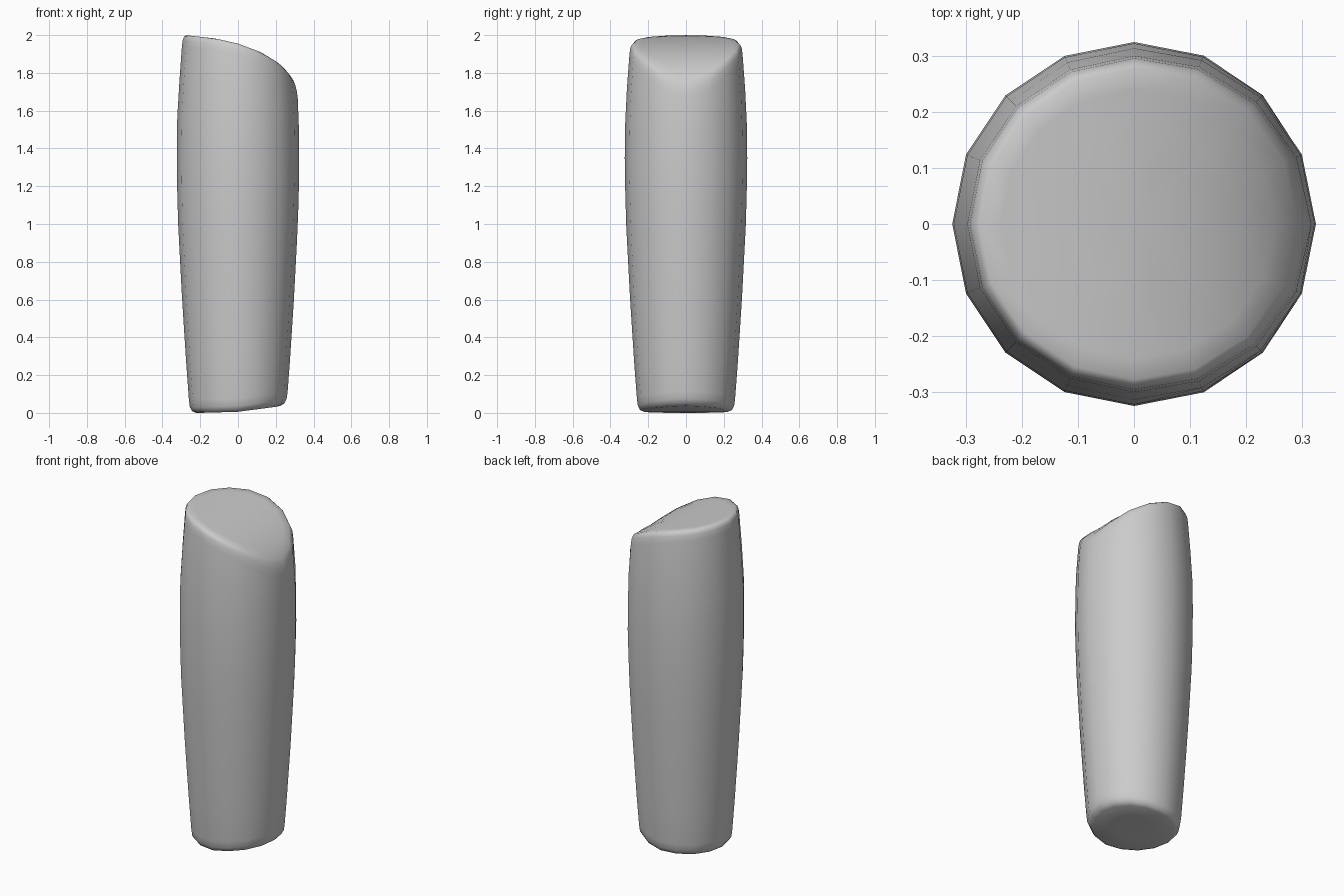
import bpy, bmesh, math

cube = bpy.data.objects.get("Cube")
if cube:
    bpy.data.objects.remove(cube)

SIDES = 16


def curve(points, v):
    """Piecewise linear lookup."""
    if v <= points[0][0]:
        return points[0][1]
    for (a, p), (b, q) in zip(points, points[1:]):
        if v <= b:
            return p + (q - p) * (v - a) / (b - a)
    return points[-1][1]


# radius by height, and the slanted top and bottom heights by x
RADIUS = [(0.08, 0.26), (0.2, 0.27), (0.6, 0.296), (1.0, 0.317), (1.3, 0.325),
          (1.6, 0.321), (1.8, 0.307), (1.93, 0.297)]
TOP = [(-0.28, 2.0), (-0.12, 1.982), (0, 1.955), (0.12, 1.91), (0.22, 1.85),
       (0.275, 1.79), (0.3, 1.75), (0.32, 1.71)]
BOTTOM = [(-0.2, 0.0), (0, 0.006), (0.2, 0.032), (0.26, 0.045)]

bm = bmesh.new()


def ring(place):
    return [bm.verts.new(place(math.tau * i / SIDES)) for i in range(SIDES)]


def side(t):
    def place(a):
        low = curve(BOTTOM, 0.26 * math.cos(a)) + 0.07
        high = curve(TOP, 0.31 * math.cos(a)) - 0.06
        z = low + (high - low) * t
        r = curve(RADIUS, z)
        return r * math.cos(a), r * math.sin(a), z
    return place


def end(profile, scale, shift, edge):
    """Ring on an end surface, scaled in from the edge of the wall."""
    def place(a):
        x, y, _ = edge(a)
        x, y = x * scale, y * scale
        return x, y, curve(profile, x) + shift
    return place


wall_low, wall_high = side(0), side(1)
rings = [ring(end(BOTTOM, s, d, wall_low))
         for s, d in ((0.45, 0), (0.85, 0), (0.93, 0.008), (0.98, 0.03))]
rings += [ring(side(t / 10)) for t in range(11)]
rings += [ring(end(TOP, s, -d, wall_high))
          for s, d in ((0.985, 0.025), (0.96, 0.007), (0.925, 0),
                       (0.8, 0), (0.6, 0), (0.35, 0))]

for lower, upper in zip(rings, rings[1:]):
    for i in range(SIDES):
        j = (i + 1) % SIDES
        bm.faces.new((lower[i], lower[j], upper[j], upper[i]))

# close both ends
for loop, z in ((rings[0], curve(BOTTOM, 0)), (rings[-1], curve(TOP, 0))):
    centre = bm.verts.new((0, 0, z))
    for i in range(SIDES):
        bm.faces.new((loop[i], loop[(i + 1) % SIDES], centre))
bmesh.ops.recalc_face_normals(bm, faces=bm.faces)

mesh = bpy.data.meshes.new("body")
bm.to_mesh(mesh)
bm.free()
body = bpy.data.objects.new("body", mesh)
bpy.context.collection.objects.link(body)

# plain grey
grey = bpy.data.materials.new("grey")
grey.use_nodes = True
colour = (0.6, 0.6, 0.6, 1)
grey.diffuse_color = colour
grey.node_tree.nodes["Principled BSDF"].inputs["Base Color"].default_value = colour
mesh.materials.append(grey)

bpy.context.view_layer.objects.active = body
body.select_set(True)
bpy.ops.object.shade_smooth_by_angle(angle=math.radians(50))
